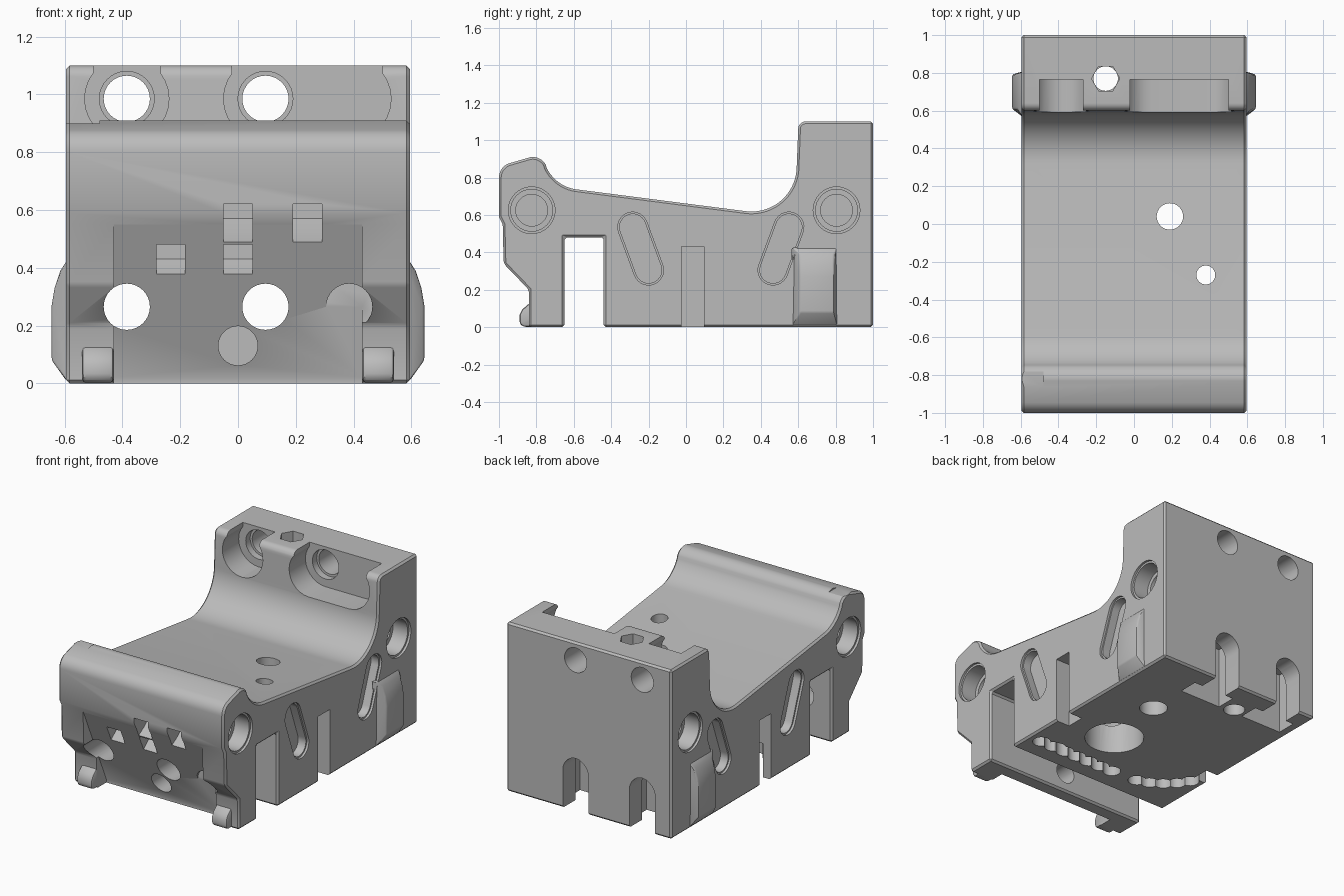
import bpy, bmesh
from math import cos, sin, radians, pi, atan2, hypot
from mathutils import Matrix, Vector

if "Cube" in bpy.data.objects:
    bpy.data.objects.remove(bpy.data.objects["Cube"])

grey = bpy.data.materials.new("plain_grey")
grey.use_nodes = True
grey.diffuse_color = (0.5, 0.5, 0.5, 1)
grey.node_tree.nodes["Principled BSDF"].inputs["Base Color"].default_value = (0.5, 0.5, 0.5, 1)


def arc(cx, cy, r, a0, a1, n=10):
    angles = [radians(a0 + (a1 - a0) * i / n) for i in range(n + 1)]
    return [(cx + r * cos(a), cy + r * sin(a)) for a in angles]


def prism(name, points, axis, low, high):
    """Extrude a 2D outline along an axis: x uses (y,z), y uses (x,z), z uses (x,y)."""
    place = {"x": lambda p: (low, p[0], p[1]),
             "y": lambda p: (p[0], low, p[1]),
             "z": lambda p: (p[0], p[1], low)}[axis]
    bm = bmesh.new()
    face = bm.faces.new([bm.verts.new(place(p)) for p in points])
    made = bmesh.ops.extrude_face_region(bm, geom=[face])["geom"]
    shift = Vector([(high - low) * (axis == a) for a in "xyz"])
    bmesh.ops.translate(bm, vec=shift, verts=[g for g in made if isinstance(g, bmesh.types.BMVert)])
    bmesh.ops.recalc_face_normals(bm, faces=bm.faces)
    mesh = bpy.data.meshes.new(name)
    bm.to_mesh(mesh)
    bm.free()
    mesh.materials.append(grey)
    obj = bpy.data.objects.new(name, mesh)
    bpy.context.collection.objects.link(obj)
    return obj


def apply(obj, mod):
    bpy.context.view_layer.objects.active = obj
    bpy.ops.object.modifier_apply(modifier=mod.name)


def bevel(obj, width, segments=1):
    mod = obj.modifiers.new("edges", "BEVEL")
    mod.width, mod.segments = width, segments
    mod.limit_method, mod.angle_limit = "ANGLE", radians(35)
    apply(obj, mod)


def cut(points, axis, low, high):
    cutter = prism("cutter", points, axis, low, high)
    cutter.hide_render = True
    mod = body.modifiers.new("cut", "BOOLEAN")
    mod.operation, mod.solver, mod.object = "DIFFERENCE", "EXACT", cutter
    apply(body, mod)
    bpy.data.objects.remove(cutter)


def circle(cx, cy, r, n=32):
    return arc(cx, cy, r, 0, 360 * (n - 1) / n, n - 1)


def rect(a0, a1, b0, b1):
    return [(a0, b0), (a1, b0), (a1, b1), (a0, b1)]


def stadium(a, b, r):
    t = atan2(b[1] - a[1], b[0] - a[0]) * 180 / pi
    return arc(*b, r, t - 90, t + 90, 14) + arc(*a, r, t + 90, t + 270, 14)


# Main body outline: front lug, sloping saddle, tall back block
outline = [(-0.65, 0), (-0.84, 0), (-0.84, 0.2), (-0.975, 0.34), (-0.98, 0.55), (-1, 0.59)]
outline += arc(-0.92, 0.80, 0.08, 180, 108, 8)
outline += arc(-0.82, 0.83, 0.08, 98, 28, 8)
outline += arc(-0.56, 0.94, 0.205, 206, 262, 10)
outline += arc(0.35, 0.86, 0.242, 262, 360, 18)
outline += arc(0.64, 1.06, 0.04, 176, 90, 6)
outline += [(1, 1.1), (1, 0), (-0.44, 0), (-0.44, 0.48), (-0.65, 0.48)]
body = prism("mount_body", outline, "x", -0.595, 0.595)
bevel(body, 0.012)

# Sloped centre recess on the front
cut([(-1.1, 0.55), (-0.978, 0.55), (-0.74, 0.02), (-0.74, -0.1), (-1.1, -0.1)], "x", -0.43, 0.43)
# Slight step in the front lip
cut(rect(-0.9, -0.73, 0.9, 1.0), "x", -0.7, -0.48)

# Long screw holes and the open slots in the back
for x in (-0.385, 0.095):
    cut(circle(x, 0.265, 0.08), "y", -1.1, 1.1)
    cut(arc(x, 0.25, 0.092, 0, 180, 16) + [(x - 0.092, -0.1), (x + 0.092, -0.1)], "y", 0.78, 1.1)
    cut(rect(x - 0.15, x + 0.15, -0.1, 0.40), "y", 0.74, 0.87)
    cut(circle(x, 0.985, 0.08), "y", 0.5, 1.1)
    cut(circle(x, 0.985, 0.095), "y", 0.5, 0.81)
cut(circle(0.385, 0.265, 0.08), "y", -1.1, -0.85)
cut(circle(0, 0.13, 0.068), "y", -1.1, -0.6)

# Rounded recesses in the upper block
for x0, x1 in ((-0.386, -0.384), (0.095, 0.385)):
    cut(stadium((x0, 0.985), (x1, 0.985), 0.145), "y", 0.4, 0.765)
    cut(rect(x0 - 0.115, x1 + 0.115, 0.98, 1.2), "y", 0.4, 0.765)

# Front windows with sloped floors
for x, top in ((-0.233, 0.48), (0, 0.48), (0, 0.62), (0.24, 0.62)):
    cut([(-1.1, top), (-0.84, top), (-0.84, top - 0.05),
         (-0.9, top - 0.1), (-0.98, top - 0.15), (-1.1, top - 0.15)], "x", x - 0.05, x + 0.05)

# Vertical holes
cut(circle(0.19, 0.04, 0.07), "z", -0.1, 1)
cut(circle(0.19, 0.04, 0.18), "z", -0.1, 0.25)
cut(circle(0.38, -0.27, 0.05), "z", -0.1, 1)
cut(circle(0.24, 0.47, 0.085), "z", -0.1, 0.2)
cut(circle(-0.15, 0.77, 0.075, 6), "z", 0.98, 1.2)
cut(circle(-0.15, 0.77, 0.065), "z", -0.1, 1.2)

# Scalloped curved groove in the underside
path = [(0.5 - 0.093 * i, -0.28) for i in range(7)]
path += arc(-0.15, 0.12, 0.4, 256, 208, 4)
for x, y in path:
    cut(circle(x, y, 0.055, 16), "z", -0.1, 0.22)

# Side sockets, slanted slots and square notches
for s in (-1, 1):
    def side_cut(points, depth):
        cut(points, "x", *sorted((s * 0.7, s * (0.595 - depth))))
    for y in (-0.825, 0.805):
        side_cut(circle(y, 0.625, 0.125), 0.015)
        side_cut(circle(y, 0.625, 0.112), 0.12)
        side_cut(circle(y, 0.625, 0.085), 0.24)
    side_cut(stadium((-0.285, 0.535), (-0.2, 0.305), 0.08), 0.015)
    side_cut(stadium((-0.285, 0.535), (-0.2, 0.305), 0.07), 0.07)
    side_cut(stadium((0.55, 0.535), (0.465, 0.305), 0.08), 0.015)
    side_cut(stadium((0.55, 0.535), (0.465, 0.305), 0.07), 0.07)
    side_cut(rect(-0.025, 0.095, -0.1, 0.43), 0.1)

parts = [body]
for s, side in ((1, "left"), (-1, "right")):
    # Side bulges
    shape = [(0.565, 0.01), (0.595, 0.01), (0.645, 0.08), (0.645, 0.27),
             (0.635, 0.33), (0.615, 0.39), (0.592, 0.425), (0.565, 0.425)]
    bulge = prism(side + "_side_bulge", [(s * x, z) for x, z in shape], "y", 0.565, 0.81)
    for v in bulge.data.vertices:
        if abs(v.co.x) > 0.6:
            v.co.y += 0.045 if v.co.y < 0.7 else -0.02
    bevel(bulge, 0.008, 2)
    # Small front feet
    foot = prism(side + "_front_foot",
                 [(-0.7, 0.002), (-0.87, 0.002), (-0.89, 0.02), (-0.89, 0.065),
                  (-0.875, 0.095), (-0.835, 0.13), (-0.7, 0.13)],
                 "x", *sorted((s * 0.43, s * 0.54)))
    bevel(foot, 0.015, 2)
    parts += [bulge, foot]

bpy.ops.object.select_all(action="DESELECT")
for part in parts:
    part.select_set(True)
bpy.context.view_layer.objects.active = body
bpy.ops.object.shade_smooth_by_angle(angle=radians(28))
